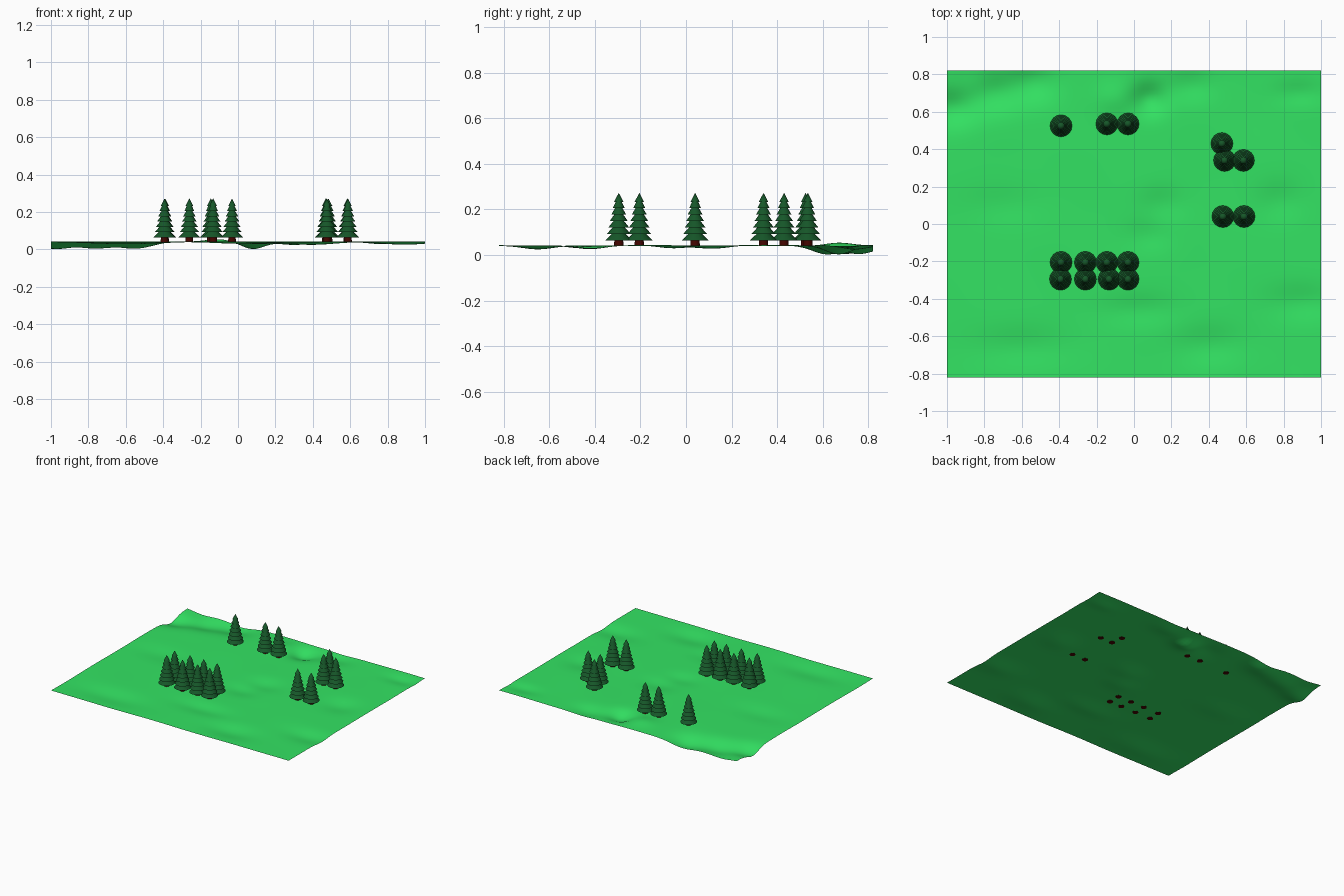
import bpy, bmesh, math

if "Cube" in bpy.data.objects:
    bpy.data.objects.remove(bpy.data.objects["Cube"])


def material(name, rgb):
    m = bpy.data.materials.new(name)
    m.diffuse_color = (*rgb, 1)
    m.use_nodes = True
    m.node_tree.nodes["Principled BSDF"].inputs["Base Color"].default_value = m.diffuse_color
    return m


GRASS = material("grass green", (0.033, 0.77, 0.125))
NEEDLE = material("pine green", (0.008, 0.095, 0.022))
BARK = material("dark red bark", (0.06, 0.0015, 0.0))

# hills and hollows: x, y, height, x spread, y spread
BUMPS = [
    (-0.98, 0.62, -0.038, 0.13, 0.09), (-0.76, 0.70, -0.036, 0.14, 0.10),
    (-0.54, 0.76, -0.034, 0.12, 0.10), (-0.88, 0.82, -0.014, 0.10, 0.08),
    (-0.10, 0.67, 0.014, 0.10, 0.08), (0.08, 0.67, -0.040, 0.09, 0.08),
    (0.30, 0.74, -0.018, 0.12, 0.08), (0.88, 0.70, -0.012, 0.12, 0.06),
    (0.03, -0.46, -0.013, 0.20, 0.08), (0.90, -0.42, -0.016, 0.18, 0.09),
    (0.40, -0.65, -0.018, 0.18, 0.10), (0.08, -0.06, -0.012, 0.12, 0.08),
    (-0.60, -0.66, -0.014, 0.25, 0.10), (0.78, 0.12, -0.014, 0.12, 0.10),
    (-0.70, 0.10, -0.009, 0.2, 0.1), (0.15, 0.10, -0.014, 0.12, 0.09),
]


def height(x, y):
    z = 0.0415 + 0.0015 * math.sin(9 * x + 4 * y) * math.sin(7 * y - 2 * x + 1)
    for bx, by, h, sx, sy in BUMPS:
        z += h * math.exp(-((x - bx) / sx) ** 2 - ((y - by) / sy) ** 2)
    return max(z, 0.002)


def finish(name, bm, mat, smooth=None):
    me = bpy.data.meshes.new(name)
    bm.to_mesh(me)
    bm.free()
    me.materials.append(mat)
    ob = bpy.data.objects.new(name, me)
    bpy.context.collection.objects.link(ob)
    if smooth:
        bpy.ops.object.select_all(action='DESELECT')
        ob.select_set(True)
        bpy.context.view_layer.objects.active = ob
        bpy.ops.object.shade_smooth_by_angle(angle=math.radians(smooth))
    return ob


# rolling open ground sheet
bm = bmesh.new()
bmesh.ops.create_grid(bm, x_segments=80, y_segments=66, size=1)
for v in bm.verts:
    v.co.y *= 0.82
    v.co.z = height(v.co.x, v.co.y)
finish("ground", bm, GRASS, 40)


def lathe(name, profile, mat, sides=16):
    """Spin an (r, z) profile about the z axis."""
    bm = bmesh.new()
    rings = []
    for r, z in profile:
        if r == 0:
            rings.append([bm.verts.new((0, 0, z))] * sides)
        else:
            rings.append([bm.verts.new((r * math.cos(2 * math.pi * i / sides),
                                        r * math.sin(2 * math.pi * i / sides), z))
                          for i in range(sides)])
    for a, b in zip(rings, rings[1:]):
        for i in range(sides):
            j = (i + 1) % sides
            quad = list(dict.fromkeys((a[i], a[j], b[j], b[i])))
            bm.faces.new(quad)
    bmesh.ops.recalc_face_normals(bm, faces=bm.faces)
    return finish(name, bm, mat, 30)


# stepped tiers of branches, from the bottom up
TIERS = 7
Z0, TOP = 0.064, 0.273
step = (TOP - Z0) / (TIERS + 0.4)
profile = [(0, Z0 + 0.008)]
for k in range(TIERS):
    t = k / (TIERS - 1)
    r = 0.059 * (1 - t) + 0.020 * t
    inner = 0.45 * (0.059 * (1 - t) + 0.018 * t)
    z = Z0 + k * step
    profile.append((r, z))
    if k < TIERS - 1:
        profile.append((inner, z + step + 0.004))
profile.append((0, TOP))
foliage = lathe("foliage", profile, NEEDLE)
trunk = lathe("trunk", [(0, 0.039), (0.021, 0.039), (0.018, 0.085), (0, 0.085)], BARK, 12)

# tree positions: three loose groups and a double row
SPOTS = [(-0.39, 0.525), (-0.145, 0.535), (-0.032, 0.535),
         (0.47, 0.43), (0.484, 0.34), (0.585, 0.34),
         (0.475, 0.04), (0.588, 0.04)]
SPOTS += [(x, -0.205) for x in (-0.39, -0.26, -0.145, -0.032)]
SPOTS += [(x, -0.295) for x in (-0.393, -0.26, -0.133, -0.032)]

for n, (x, y) in enumerate(SPOTS):
    for src in (foliage, trunk):
        ob = src if n == 0 else src.copy()
        if n:
            bpy.context.collection.objects.link(ob)
        # shift so the lowest ground vertex touches z = 0
        ob.location = (x, y, 0)
